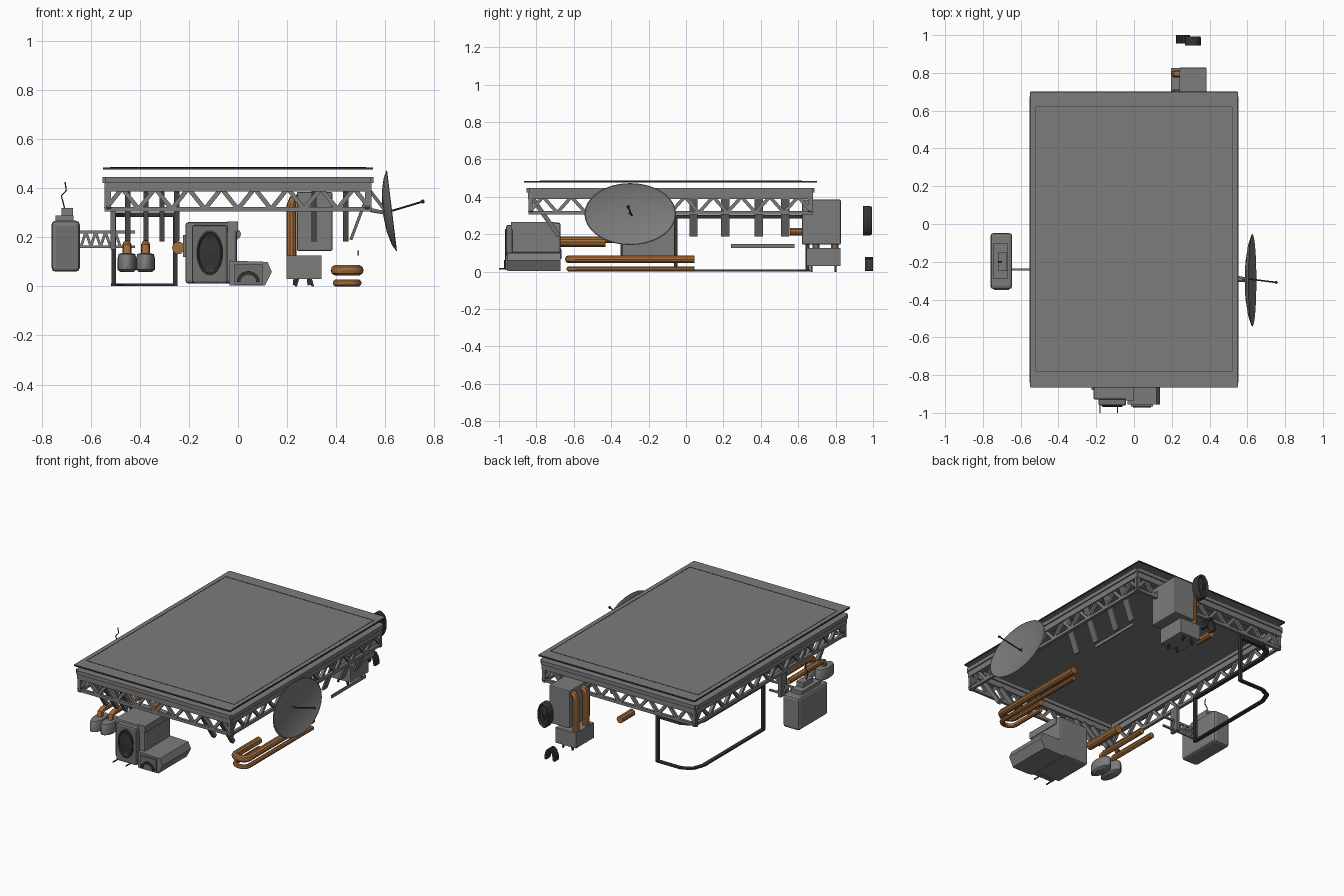
import bpy, bmesh
from math import radians, cos, sin, tau
from mathutils import Matrix, Vector

cube = bpy.data.objects.get("Cube")
if cube:
    bpy.data.objects.remove(cube)


def material(name, rgb):
    m = bpy.data.materials.new(name)
    m.use_nodes = True
    m.diffuse_color = (*rgb, 1)
    m.node_tree.nodes["Principled BSDF"].inputs["Base Color"].default_value = (*rgb, 1)
    return m


GREY = material("mid_grey", (0.2, 0.2, 0.2))
STEEL = material("steel_grey", (0.16, 0.16, 0.16))
DARK = material("dark_grey", (0.035, 0.035, 0.035))
COPPER = material("copper", (0.36, 0.15, 0.045))


def finish(name, bm, mat, smooth=False):
    bmesh.ops.recalc_face_normals(bm, faces=bm.faces)
    me = bpy.data.meshes.new(name)
    bm.to_mesh(me)
    bm.free()
    me.materials.append(mat)
    ob = bpy.data.objects.new(name, me)
    bpy.context.collection.objects.link(ob)
    if smooth:
        bpy.ops.object.select_all(action='DESELECT')
        ob.select_set(True)
        bpy.context.view_layer.objects.active = ob
        bpy.ops.object.shade_smooth_by_angle(angle=radians(35))


def box(name, x, y, z, mat=GREY, bevel=0):
    bm = bmesh.new()
    size = Vector((x[1] - x[0], y[1] - y[0], z[1] - z[0]))
    mid = Vector((sum(x), sum(y), sum(z))) / 2
    bmesh.ops.create_cube(bm, size=1, matrix=Matrix.Translation(mid) @ Matrix.Diagonal((*size, 1)))
    if bevel:
        bmesh.ops.bevel(bm, geom=bm.edges[:], offset=bevel, segments=2, affect='EDGES', profile=0.5)
    finish(name, bm, mat)


def beams(name, pairs, width, depth, mat=GREY):
    """Bars between pairs of points, joined in one object; width lies level."""
    bm = bmesh.new()
    for p, q in pairs:
        p, q = Vector(p), Vector(q)
        turn = (q - p).to_track_quat('Z', 'Y').to_matrix().to_4x4()
        bmesh.ops.create_cube(bm, size=1, matrix=Matrix.Translation((p + q) / 2) @ turn
                              @ Matrix.Diagonal((width, depth, (q - p).length, 1)))
    finish(name, bm, mat)


def border(name, x, y, z, width, depth):
    c = [(x[0], y[0], z), (x[1], y[0], z), (x[1], y[1], z), (x[0], y[1], z)]
    beams(name, list(zip(c, c[1:] + c[:1])), width, depth, DARK)


def tube(name, pts, r, mat=COPPER, res=3):
    cu = bpy.data.curves.new(name, 'CURVE')
    cu.dimensions, cu.bevel_depth, cu.bevel_resolution, cu.use_fill_caps = '3D', r, res, True
    sp = cu.splines.new('POLY')
    sp.points.add(len(pts) - 1)
    for p, co in zip(sp.points, pts):
        p.co = (*co, 1)
    tmp = bpy.data.objects.new(name + "_path", cu)
    bm = bmesh.new()
    bpy.context.collection.objects.link(tmp)
    bm.from_mesh(tmp.to_mesh())
    bpy.data.objects.remove(tmp)
    finish(name, bm, mat, True)


def lathe(name, profile, matrix, mat=GREY, seg=28):
    bm = bmesh.new()
    rings = [[bm.verts.new((r * cos(tau * i / seg), r * sin(tau * i / seg), h)) for i in range(seg)]
             for r, h in profile]
    for a, b in zip(rings, rings[1:]):
        for i in range(seg):
            j = (i + 1) % seg
            bm.faces.new((a[i], a[j], b[j], b[i]))
    bm.faces.new(rings[0])
    bm.faces.new(rings[-1])
    bm.transform(matrix)
    finish(name, bm, mat, True)


def place(x, y, z, angle=0, axis='X', scale=(1, 1, 1)):
    return Matrix.Translation((x, y, z)) @ Matrix.Rotation(radians(angle), 4, axis) @ Matrix.Diagonal((*scale, 1))


# Thin roof sheet with an inset seam and a dark edge trim
box("roof_sheet", (-0.547, 0.547), (-0.862, 0.697), (0.479, 0.485))
border("roof_seam", (-0.52, 0.52), (-0.78, 0.62), 0.485, 0.0025, 0.003)
border("roof_edge_trim", (-0.548, 0.548), (-0.863, 0.698), 0.48, 0.005, 0.008)

# Rim beams and lattice girders on all four sides
L, R, F, B = -0.54, 0.54, -0.84, 0.675
for name, p, q, cells in (("front", (L, F), (R, F), 8), ("back", (L, B), (R, B), 8),
                          ("left", (R, F), (R, B), 10), ("right", (L, F), (L, B), 10)):
    p, q = Vector(p), Vector(q)
    inward = (Vector((0, -0.08)) - (p + q) / 2).normalized() * 0.0125
    lo, hi = p + inward, q + inward

    def at(t, z):
        v = lo.lerp(hi, t)
        return (v.x, v.y, z)

    beams(name + "_rim_beam", [(at(0, 0.405), at(1, 0.405))], 0.035, 0.035)
    beams(name + "_rim_cap", [(at(0, 0.434), at(1, 0.434))], 0.05, 0.024)
    web = [(at(0, 0.315), at(1, 0.315))]
    for i in range(cells):
        web += [(at(i / cells, 0.315), at((i + 0.5) / cells, 0.4)),
                (at((i + 0.5) / cells, 0.4), at((i + 1) / cells, 0.315))]
    web += [(at(t, 0.305), at(t, 0.4)) for t in (0.005, 0.995)]
    beams(name + "_girder", web, 0.018, 0.018)

# Slanted hanging slats inside the front and left girders
beams("front_slats", [((x, -0.82, 0.39), (x, -0.68, 0.19)) for x in (-0.45, -0.375, -0.31, -0.25, 0.31, 0.44)],
      0.022, 0.024, STEEL)
beams("left_slats", [((0.535, y, 0.39), (0.46, y, 0.19)) for y in (0.04, 0.21, 0.39, 0.53)], 0.045, 0.012, STEEL)
beams("left_trim_strip", [((0.49, 0.24, 0.137), (0.49, 0.58, 0.137))], 0.006, 0.02)

# Oval dish with feed arm and mount
lathe("dish", [(0.02, -0.03), (0.12, -0.024), (0.2, -0.01), (0.245, 0.006), (0.24, 0.008),
               (0.2, -0.003), (0.12, -0.014), (0.02, -0.02)],
      place(0.62, -0.298, 0.307, 83, 'Y', (0.68, 1, 1)), GREY, 36)
tube("dish_feed_arm", [(0.6, -0.29, 0.3), (0.75, -0.309, 0.345)], 0.004, DARK)
lathe("dish_feed_tip", [(0.004, -0.008), (0.009, 0), (0.004, 0.008)], place(0.753, -0.309, 0.346, 90, 'Y'), DARK, 10)
beams("dish_mount", [((0.53, -0.3, 0.4), (0.6, -0.3, 0.31)), ((0.53, -0.3, 0.315), (0.6, -0.3, 0.3)),
                     ((0.54, -0.28, 0.31), (0.6, -0.29, 0.3))], 0.014, 0.014, STEEL)

# Two stacked copper hooks: one long leg, a front bend and a short return leg
for name, z, r in (("upper_copper_hook", 0.066, 0.022), ("lower_copper_hook", 0.014, 0.014)):
    bend = [(0.445 + 0.045 * cos(radians(a)), -0.59 - 0.035 * sin(radians(a)), z) for a in range(0, 181, 30)]
    tube(name, [(0.49, 0.045, z)] + bend + [(0.4, -0.36, z)], r)

# Side control box on a lattice arm
box("control_box", (-0.76, -0.645), (-0.345, -0.048), (0.06, 0.268), GREY, 0.016)
box("control_box_front_panel", (-0.742, -0.662), (-0.35, -0.34), (0.08, 0.245), STEEL)
box("control_box_lid", (-0.745, -0.67), (-0.29, -0.1), (0.26, 0.29))
box("control_box_cap", (-0.72, -0.672), (-0.25, -0.15), (0.285, 0.32))
tube("control_box_aerial", [(-0.705, -0.2, 0.31), (-0.72, -0.2, 0.37), (-0.7, -0.2, 0.39), (-0.705, -0.2, 0.425)],
     0.003, DARK, res=1)
arm = [((-0.65, -0.24, z), (-0.42, -0.24, z)) for z in (0.162, 0.222)]
for i in range(4):
    x = -0.64 + i * 0.04
    arm += [((x, -0.24, 0.162), (x + 0.02, -0.24, 0.222)), ((x + 0.02, -0.24, 0.222), (x + 0.04, -0.24, 0.162))]
beams("control_box_arm", arm, 0.011, 0.011)
box("arm_hanger", (-0.52, -0.5), (-0.27, -0.21), (0.15, 0.31), STEEL)

# Dark hanging frame: matching top and bottom rails joined by two posts
plan = [(-0.255, 0.65), (-0.42, 0.65), (-0.48, 0.62), (-0.506, 0.55), (-0.506, -0.055)]
for name, z, thick in (("lower_frame_rail", 0.006, 0.01), ("upper_frame_rail", 0.293, 0.018)):
    beams(name, [((*a, z), (*b, z)) for a, b in zip(plan, plan[1:])], 0.024, thick, DARK)
beams("frame_posts", [((*e, 0.002), (*e, 0.3)) for e in (plan[0], plan[-1])], 0.018, 0.02, DARK)

# Hanging canisters with copper lines
for side, x in (("outer", -0.453), ("inner", -0.377)):
    lathe(side + "_canister", [(0.026, 0.058), (0.038, 0.068), (0.038, 0.115), (0.034, 0.132), (0.018, 0.136)],
          place(x, -0.745, 0, scale=(1, 2.1, 1)), GREY, 20)
    tube(side + "_copper_line", [(x, -0.74, 0.13), (x, -0.735, 0.16), (x, -0.71, 0.17), (x, -0.38, 0.17)], 0.018)
tube("short_copper_line", [(-0.243, -0.69, 0.157), (-0.243, -0.43, 0.157)], 0.026)
tube("rear_copper_stub", [(-0.01, 0.555, 0.213), (-0.01, 0.68, 0.213)], 0.022)

# Front fan unit with its oval fan
FAN = [(0.1, -0.012), (0.1, 0.012), (0.09, 0.018), (0.08, 0.006), (0.03, 0.008), (0.01, 0.016)]
box("fan_unit", (-0.215, -0.005), (-0.93, -0.67), (0.012, 0.262), GREY, 0.012)
box("fan_unit_side", (-0.225, -0.21), (-0.88, -0.7), (0.12, 0.21))
box("fan_unit_front_panel", (-0.188, -0.042), (-0.962, -0.92), (0.012, 0.25), STEEL, 0.01)
box("fan_unit_corner_block", (-0.045, 0.0), (-0.935, -0.7), (0.222, 0.265))
lathe("front_fan", FAN, place(-0.115, -0.96, 0.137, 90, 'X', (0.55, 0.92, 0.5)), DARK)
beams("fan_unit_struts", [((x, -1, 0.015), (x, -0.93, 0.015)) for x in (-0.18, -0.088)], 0.006, 0.006, DARK)

# Low hooded vent beside the fan unit
bm = bmesh.new()
hood = [bm.verts.new((x, -0.955, z)) for x, z in
        ((-0.035, 0.004), (0.11, 0.004), (0.138, 0.06), (0.12, 0.1), (-0.035, 0.105))]
ext = bmesh.ops.extrude_face_region(bm, geom=[bm.faces.new(hood)])
bmesh.ops.translate(bm, vec=(0, 0.285, 0), verts=[g for g in ext["geom"] if isinstance(g, bmesh.types.BMVert)])
finish("hooded_vent", bm, GREY)
box("vent_panel", (-0.015, 0.1), (-0.965, -0.95), (0.008, 0.09), STEEL)


def arch(name, x, y, z, rx, rz, wide):
    pts = [(x + rx * cos(radians(a)), y, z + rz * sin(radians(a))) for a in range(0, 181, 20)]
    beams(name, list(zip(pts, pts[1:])), wide, 0.014, DARK)


arch("vent_arch", 0.042, -0.96, 0.018, 0.04, 0.038, 0.024)

# Rear tank, lower cabinet, copper risers, floating fan and arch
box("rear_tank", (0.24, 0.385), (0.62, 0.828), (0.145, 0.385), GREY, 0.006)
box("rear_cabinet", (0.197, 0.34), (0.645, 0.825), (0.03, 0.127))
beams("cabinet_legs", [((x, y, 0.035), (x + s, y, 0)) for x, s in ((0.245, -0.01), (0.295, 0.01))
                       for y in (0.67, 0.8)], 0.01, 0.01, DARK)
for name, y in (("near", 0.695), ("far", 0.795)):
    tube(name + "_copper_riser", [(0.218, y, 0.12), (0.218, y, 0.33), (0.225, y, 0.352), (0.26, y, 0.36)], 0.02)
lathe("rear_fan", FAN, place(0.312, 0.965, 0.272, -90, 'X', (0.43, 0.8, 1.6)), DARK)
arch("rear_arch", 0.26, 0.978, 0.005, 0.03, 0.068, 0.044)
